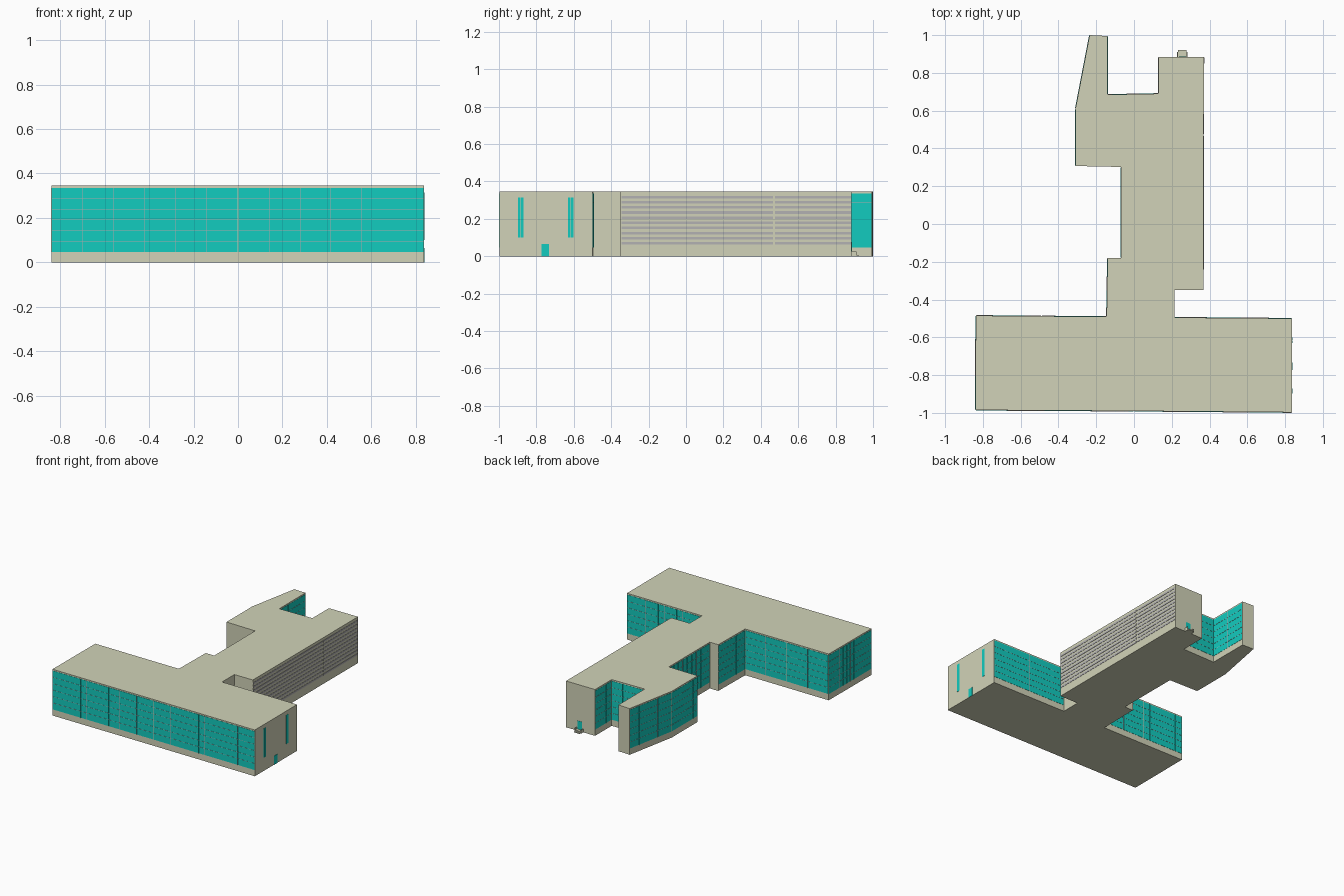
import bpy, bmesh
from mathutils import Vector

if "Cube" in bpy.data.objects:
    bpy.data.objects.remove(bpy.data.objects["Cube"])

H = 0.345


def material(name, rgb):
    m = bpy.data.materials.new(name)
    m.diffuse_color = (*rgb, 1)
    m.use_nodes = True
    m.node_tree.nodes["Principled BSDF"].inputs["Base Color"].default_value = m.diffuse_color
    return m


STONE = material("stone", (0.64, 0.65, 0.48))
GLASS = material("teal_glass", (0.006, 0.60, 0.52))
GREY = material("grey_louver", (0.45, 0.44, 0.45))


def finish(bm, name, mat):
    bmesh.ops.recalc_face_normals(bm, faces=bm.faces)
    me = bpy.data.meshes.new(name)
    bm.to_mesh(me)
    bm.free()
    me.materials.append(mat)
    ob = bpy.data.objects.new(name, me)
    bpy.context.collection.objects.link(ob)


def prism(bm, pts, z0, z1):
    lo = [bm.verts.new((x, y, z0)) for x, y in pts]
    hi = [bm.verts.new((x, y, z1)) for x, y in pts]
    bm.faces.new(lo[::-1])
    bm.faces.new(hi)
    n = len(pts)
    for i in range(n):
        j = (i + 1) % n
        bm.faces.new((lo[i], lo[j], hi[j], hi[i]))


def wall_boxes(name, a, b, boxes, mat):
    """Boxes (u0, u1, z0, z1, depth) laid on the outside of the wall a -> b."""
    a, b = Vector(a), Vector(b)
    d = (b - a).normalized()
    n = Vector((d.y, -d.x))
    bm = bmesh.new()
    for u0, u1, z0, z1, depth in boxes:
        p, q = a + d * u0, a + d * u1
        prism(bm, [p, p + n * depth, q + n * depth, q], z0, z1)
    finish(bm, name, mat)


# Main body: counter-clockwise footprint
FOOT = [(-0.84, -0.985), (0, -0.99), (0.837, -0.997), (0.837, -0.5), (0.215, -0.495),
        (0.215, -0.35), (0.367, -0.35), (0.37, 0.885), (0.13, 0.885), (0.13, 0.69),
        (-0.14, 0.685), (-0.14, 0.995), (-0.235, 1.0), (-0.31, 0.61), (-0.31, 0.307),
        (-0.07, 0.302), (-0.07, -0.18), (-0.14, -0.18), (-0.145, -0.49),
        (-0.49, -0.488), (-0.837, -0.485)]
bm = bmesh.new()
prism(bm, FOOT, 0, H)
finish(bm, "building_body", STONE)

# Curtain walls: glass sheet with fine teal mullions and pale grid bars
Z0, Z1, ROWS = 0.047, 0.335, 6


def curtain_wall(name, a, b):
    L = (Vector(b) - Vector(a)).length
    e = 0.003
    bays = max(1, round(L / 0.14))
    w = (L - 2 * e) / bays
    sheet = [(e, L - e, Z0, Z1, 0.0015)]
    for i in range(bays * 3):
        if i % 3:
            u = e + i * w / 3
            sheet.append((u - 0.001, u + 0.001, Z0, Z1, 0.0025))
    wall_boxes(name + "_glass", a, b, sheet, GLASS)
    bars = []
    for i in range(1, bays):
        u = e + i * w
        bars.append((u - 0.001, u + 0.001, Z0, Z1, 0.0025))
    for r in range(1, ROWS):
        z = Z0 + (Z1 - Z0) * r / ROWS
        bars.append((e, L - e, z - 0.001, z + 0.001, 0.0027))
    wall_boxes(name + "_grid_bars", a, b, bars, GREY)


GLAZED = {"front_left": 0, "front_right": 1, "rear_right": 3, "court_right": 8,
          "court_back": 9, "court_left": 10, "slanted": 12, "wing_left": 13,
          "link_left": 15, "neck_left": 17, "rear_left_inner": 18,
          "rear_left_outer": 19, "left_end": 20}
for name, i in GLAZED.items():
    curtain_wall(name, FOOT[i], FOOT[(i + 1) % len(FOOT)])

# Horizontal louver bands on the right of the rear wing, split by a pier
bands = []
for k in range(10):
    z = 0.062 + k * 0.0275
    bands += [(0.004, 0.815, z, z + 0.014, 0.002),
              (0.826, 1.231, z, z + 0.014, 0.002)]
wall_boxes("louver_bands", FOOT[6], FOOT[7], bands, GREY)

# Right end: two tall stair windows with a split, and a door
end_windows = []
for u in (0.113, 0.381):
    for s in (-0.0075, 0.0075):
        end_windows.append((u + s - 0.0065, u + s + 0.0065, 0.10, 0.315, 0.002))
wall_boxes("end_windows", FOOT[2], FOOT[3], end_windows, GLASS)
wall_boxes("end_door", FOOT[2], FOOT[3], [(0.225, 0.264, 0.0, 0.065, 0.002)], GLASS)

# Back entrance: door above a small landing with steps and low cheek walls
wall_boxes("back_door", FOOT[7], FOOT[8], [(0.095, 0.132, 0.014, 0.075, 0.002)], GLASS)
wall_boxes("back_steps", FOOT[7], FOOT[8],
           [(0.092, 0.138, 0.0, 0.014, 0.024), (0.092, 0.138, 0.0, 0.007, 0.036),
            (0.087, 0.092, 0.0, 0.026, 0.026), (0.138, 0.143, 0.0, 0.026, 0.026)], STONE)
